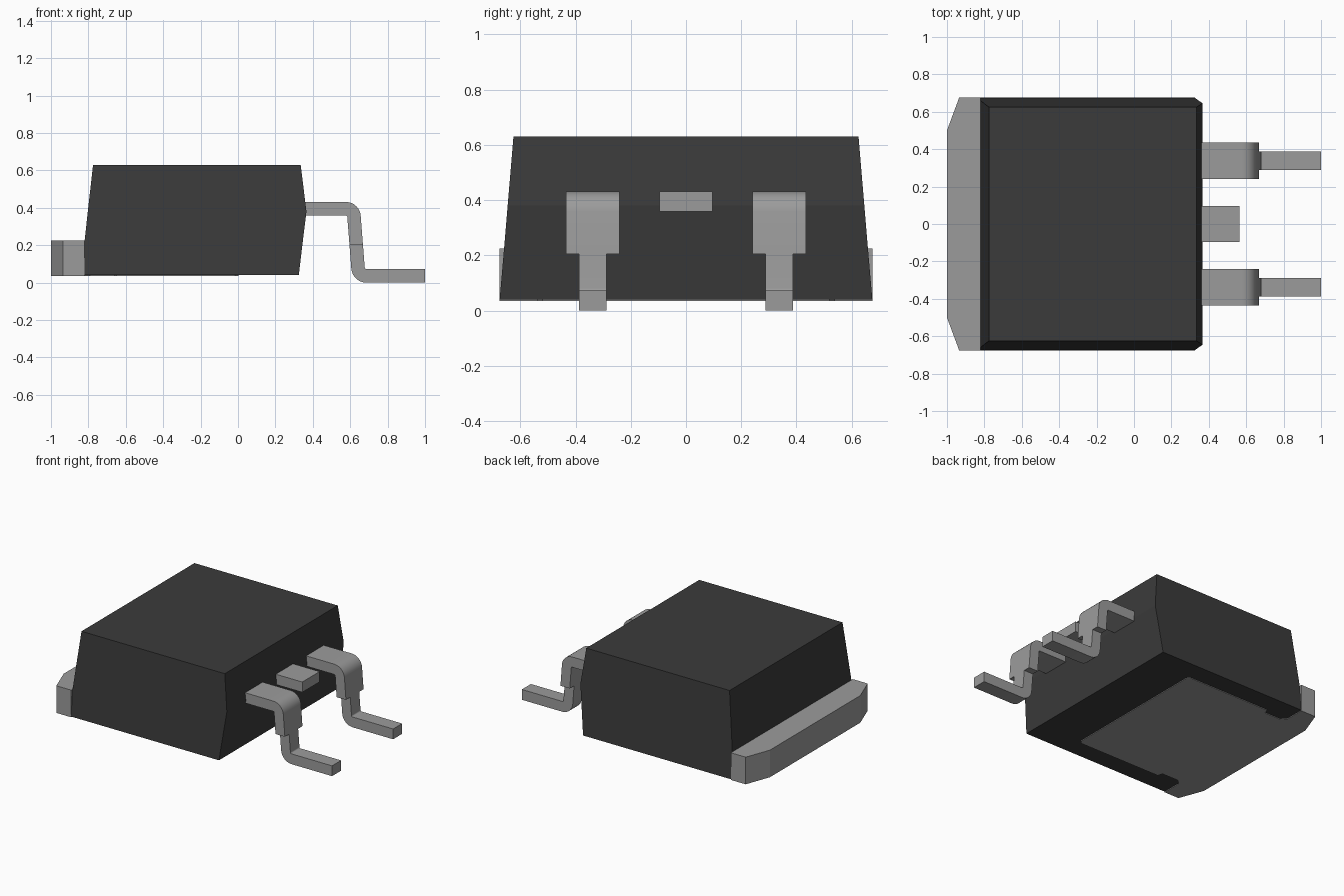
import bpy, bmesh, math
from mathutils import Vector

cube = bpy.data.objects.get("Cube")
if cube:
    bpy.data.objects.remove(cube, do_unlink=True)


def make_material(name, value, roughness):
    m = bpy.data.materials.new(name)
    m.use_nodes = True
    col = (value, value, value, 1)
    m.diffuse_color = col
    bsdf = m.node_tree.nodes["Principled BSDF"]
    bsdf.inputs["Base Color"].default_value = col
    bsdf.inputs["Roughness"].default_value = roughness
    return m


BLACK = make_material("black plastic", 0.043, 0.6)
METAL = make_material("grey metal", 0.33, 0.5)


def finish(bm, name, mat):
    bmesh.ops.recalc_face_normals(bm, faces=bm.faces)
    me = bpy.data.meshes.new(name)
    bm.to_mesh(me)
    bm.free()
    me.materials.append(mat)
    ob = bpy.data.objects.new(name, me)
    bpy.context.collection.objects.link(ob)
    return ob


def prism(name, points, offset, mat):
    """Extrude a closed outline of 3D points along an offset."""
    bm = bmesh.new()
    face = bm.faces.new([bm.verts.new(p) for p in points])
    new = bmesh.ops.extrude_face_region(bm, geom=[face])["geom"]
    bmesh.ops.translate(bm, vec=offset,
                        verts=[g for g in new if isinstance(g, bmesh.types.BMVert)])
    return finish(bm, name, mat)


# Moulded body: stacked rectangular rings (z, x_min, x_max, half depth)
rings = [(0.04, -0.82, 0.325, 0.675), (0.225, -0.82, 0.347, 0.659),
         (0.38, -0.803, 0.366, 0.646), (0.63, -0.775, 0.335, 0.625)]
bm = bmesh.new()
loops = [[bm.verts.new(p) for p in ((a, -d, z), (b, -d, z), (b, d, z), (a, d, z))]
         for z, a, b, d in rings]
bm.faces.new(loops[0])
bm.faces.new(loops[-1])
for lo, hi in zip(loops, loops[1:]):
    for i in range(4):
        j = (i + 1) % 4
        bm.faces.new((lo[i], lo[j], hi[j], hi[i]))
finish(bm, "body", BLACK)

# Heat tab with the exposed pad under the body, mirrored across y
half = [(0.003, 0.52), (-0.017, 0.54), (-0.65, 0.54), (-0.66, 0.505), (-0.79, 0.505),
        (-0.82, 0.54), (-0.82, 0.675), (-0.935, 0.675), (-1.0, 0.50)]
outline = half + [(x, -y) for x, y in reversed(half)]
prism("heat_tab", [(x, y, 0.035) for x, y in outline], (0, 0, 0.19), METAL)

# Lead cross-section: a bent strip of even thickness
HALF_T = 0.036


def bend(a, corner, b, radius, steps=8):
    """Centre, radius and unit directions turned into inner/outer arc points."""
    u, v = (a - corner).normalized(), (b - corner).normalized()
    ang = u.angle(v)
    centre = corner + (u + v).normalized() * radius / math.sin(ang / 2)
    start = (corner + u * radius / math.tan(ang / 2) - centre).normalized()
    end = (corner + v * radius / math.tan(ang / 2) - centre).normalized()
    dirs = [start.slerp(end, i / steps) for i in range(steps + 1)]
    return ([centre + d * (radius - HALF_T) for d in dirs],
            [centre + d * (radius + HALF_T) for d in dirs])


start, knee = Vector((0.34, 0.395)), Vector((0.617, 0.395))
ankle, toe = Vector((0.645, HALF_T)), Vector((1.0, HALF_T))
up = Vector((0, HALF_T))
knee_in, knee_out = bend(start, knee, ankle, 0.043)
ankle_in, ankle_out = bend(knee, ankle, toe, 0.045)

# Strip is cut where the wide shoulder ends
CUT_Z = 0.205
cut_x = knee.x + (ankle.x - knee.x) * (knee.y - CUT_Z) / (knee.y - ankle.y)
cut_in, cut_out = Vector((cut_x - HALF_T, CUT_Z)), Vector((cut_x + HALF_T, CUT_Z))
shoulder = [start + up] + knee_out + [cut_out, cut_in] + knee_in[::-1] + [start - up]
foot = [cut_out] + ankle_in + [toe + up, toe - up] + ankle_out[::-1] + [cut_in]


def lead_part(name, section, y, width):
    ob = prism(name, [(p.x, y - width / 2, p.y) for p in section], (0, width, 0), METAL)
    bpy.ops.object.select_all(action="DESELECT")
    ob.select_set(True)
    bpy.context.view_layer.objects.active = ob
    bpy.ops.object.shade_smooth_by_angle(angle=math.radians(30))


for side, y in (("front", -0.338), ("back", 0.338)):
    lead_part(side + "_lead_shoulder", shoulder, y, 0.195)
    lead_part(side + "_lead_foot", foot, y, 0.10)

# Cropped middle lead
stub = [(0.34, 0.359), (0.565, 0.359), (0.565, 0.431), (0.34, 0.431)]
prism("middle_lead_stub", [(x, -0.096, z) for x, z in stub], (0, 0.192, 0), METAL)
